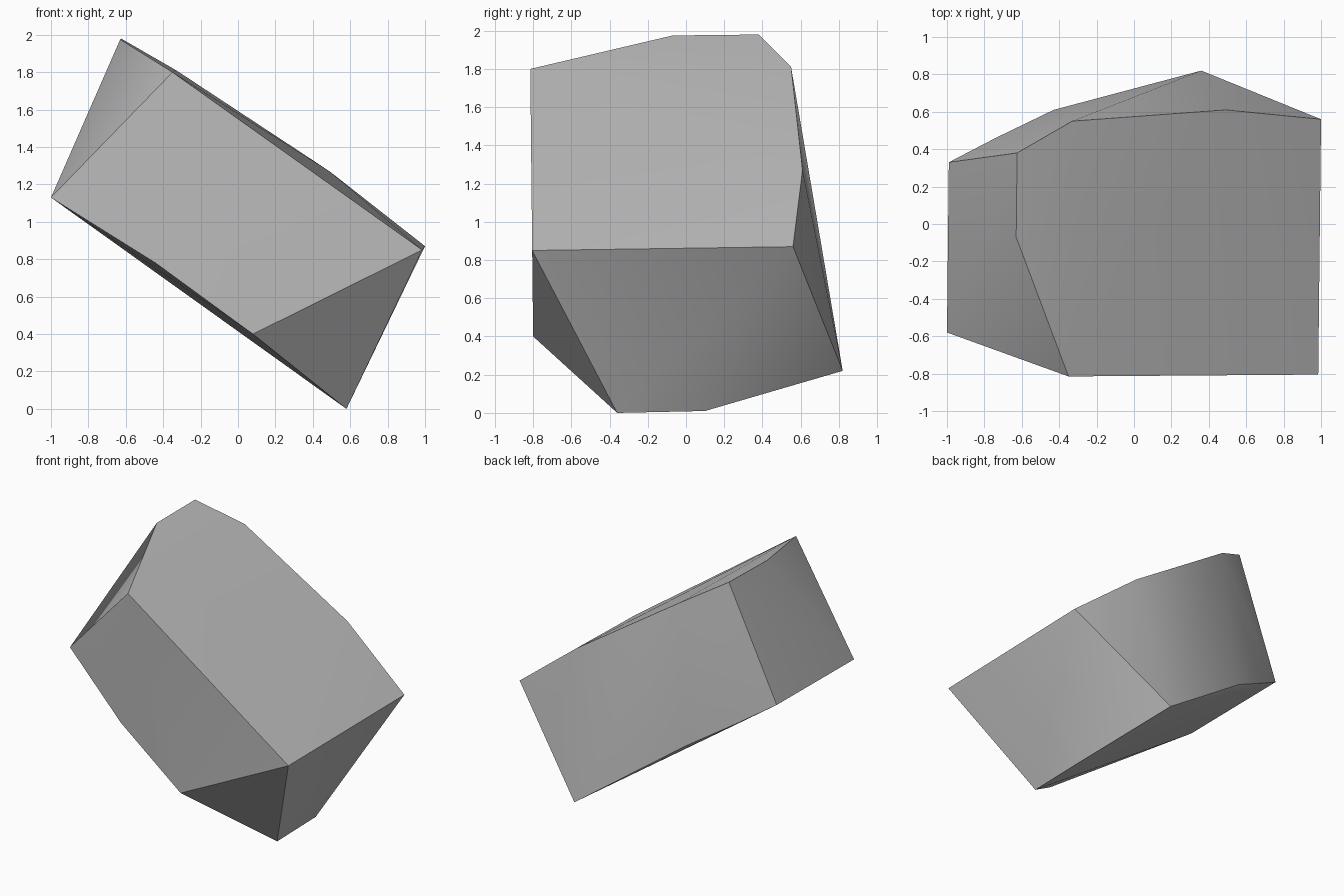
import bpy
import bmesh
import math

cube = bpy.data.objects.get("Cube")
if cube:
    bpy.data.objects.remove(cube, do_unlink=True)

# Plain grey stone
stone = bpy.data.materials.new("stone_grey")
stone.use_nodes = True
grey = (0.5, 0.5, 0.5, 1.0)
stone.diffuse_color = grey
bsdf = next(n for n in stone.node_tree.nodes if n.type == "BSDF_PRINCIPLED")
bsdf.inputs["Base Color"].default_value = grey

# Corners around the sloping upper face
upper_rim = [
    (-0.35, -0.815, 1.80), (-0.63, -0.07, 1.975), (-0.625, 0.38, 1.98),
    (-0.33, 0.55, 1.81), (0.49, 0.61, 1.27), (1.0, 0.56, 0.87),
    (0.985, -0.805, 0.85),
]
# Corners around the sloping underside
lower_rim = [
    (-1.0, -0.58, 1.13), (-0.44, -0.77, 0.78), (0.08, -0.80, 0.40),
    (0.58, -0.36, 0.0), (0.58, 0.10, 0.01), (0.36, 0.82, 0.22),
    (-0.43, 0.61, 0.78), (-0.74, 0.46, 0.97), (-0.99, 0.33, 1.13),
]

# Wrap the two rims into one chipped block
bm = bmesh.new()
for corner in upper_rim + lower_rim:
    bm.verts.new(corner)
bmesh.ops.convex_hull(bm, input=bm.verts)
bmesh.ops.dissolve_limit(bm, angle_limit=math.radians(1),
                         verts=bm.verts, edges=bm.edges)
bmesh.ops.recalc_face_normals(bm, faces=bm.faces)

mesh = bpy.data.meshes.new("rock")
bm.to_mesh(mesh)
bm.free()
mesh.materials.append(stone)
rock = bpy.data.objects.new("rock", mesh)
bpy.context.collection.objects.link(rock)

# Soft faces with crisp broken edges
bpy.ops.object.select_all(action="DESELECT")
rock.select_set(True)
bpy.context.view_layer.objects.active = rock
bpy.ops.object.shade_smooth_by_angle(angle=math.radians(30))
